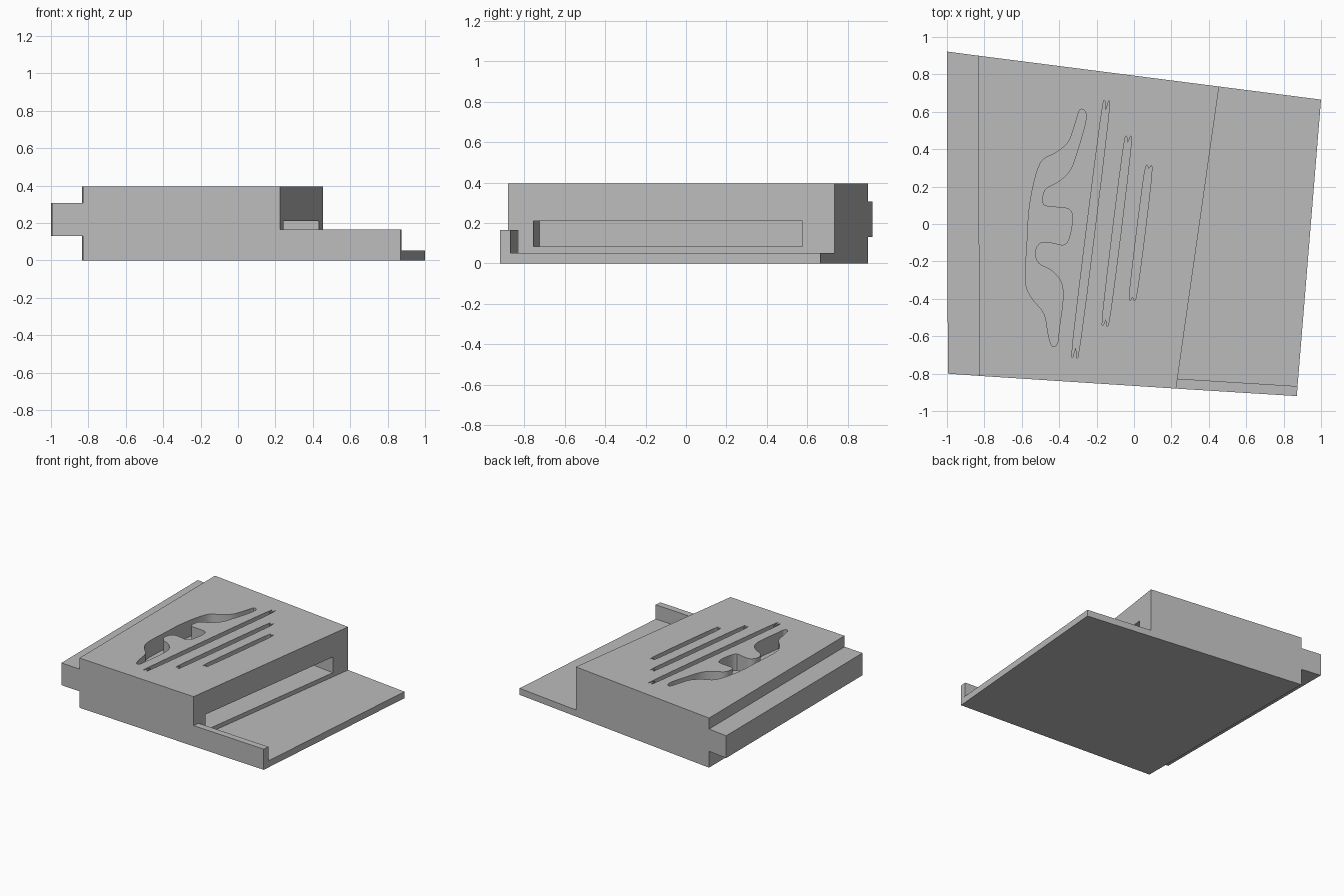
import bpy
import bmesh
from mathutils import Vector

default_cube = bpy.data.objects.get("Cube")
if default_cube:
    bpy.data.objects.remove(default_cube, do_unlink=True)

# Single matte grey
grey = bpy.data.materials.new("plain grey")
grey.use_nodes = True
colour = (0.5, 0.5, 0.5, 1)
grey.diffuse_color = colour
grey.node_tree.nodes["Principled BSDF"].inputs["Base Color"].default_value = colour


def prism(name, outline, bottom, top):
    """Extrude a plan outline from one height to another."""
    bm = bmesh.new()
    face = bm.faces.new([bm.verts.new((p[0], p[1], bottom)) for p in outline])
    extruded = bmesh.ops.extrude_face_region(bm, geom=[face])["geom"]
    raised = [item for item in extruded if isinstance(item, bmesh.types.BMVert)]
    bmesh.ops.translate(bm, verts=raised, vec=(0, 0, top - bottom))
    bmesh.ops.recalc_face_normals(bm, faces=bm.faces[:])
    mesh = bpy.data.meshes.new(name)
    bm.to_mesh(mesh)
    bm.free()
    mesh.materials.append(grey)
    part = bpy.data.objects.new(name, mesh)
    bpy.context.collection.objects.link(part)
    return part


def smooth_loop(points, steps=4):
    """Closed Catmull-Rom curve through the points."""
    pts = [Vector(p) for p in points]
    result = []
    for i in range(len(pts)):
        a, b, c, d = (pts[(i + k - 1) % len(pts)] for k in range(4))
        for s in range(steps):
            t = s / steps
            result.append(0.5 * (2 * b + (c - a) * t
                                 + (2 * a - 5 * b + 4 * c - d) * t ** 2
                                 + (3 * b - a - 3 * c + d) * t ** 3))
    return result


def slit(start, end, half):
    """Narrow outline with rounded ends."""
    start, end = Vector(start), Vector(end)
    along = (end - start).normalized() * half
    side = Vector((-along.y, along.x))
    return smooth_loop([start - along, start + along + side,
                        end - along + side, end + along,
                        end - along - side, start + along - side])


def carve(target, cutter):
    """Subtract a cutter from a part, then discard it."""
    cutter.hide_render = True
    modifier = target.modifiers.new("carve", "BOOLEAN")
    modifier.operation = "DIFFERENCE"
    modifier.solver = "EXACT"
    modifier.object = cutter
    bpy.context.view_layer.objects.active = target
    bpy.ops.object.modifier_apply(modifier=modifier.name)
    bpy.data.objects.remove(cutter, do_unlink=True)


# Plan corners shared by neighbouring parts
left_back, left_front = Vector((-1, 0.922)), Vector((-0.995, -0.8))
wall_back, wall_front = Vector((-0.833, 0.9)), Vector((-0.828, -0.812))
step_back, step_front = Vector((0.455, 0.735)), Vector((0.225, -0.88))
right_back, right_front = Vector((1, 0.665)), Vector((0.87, -0.92))
rail_width = Vector((0.005, 0.053))
height, deck_height, rail_height = 0.395, 0.052, 0.165

# Main block, side tongue, lower deck and front rail
body = prism("main_block", [wall_back, wall_front, step_front, step_back], 0, height)
prism("side_tongue", [left_back, left_front, wall_front, wall_back], 0.13, 0.307)
prism("lower_deck", [step_back, step_front, right_front, right_back], 0, deck_height)
prism("front_rail", [step_front, right_front, right_front + rail_width,
                     step_front + rail_width], deck_height, rail_height)

# Long pocket in the slanted step wall
wall = (step_back - step_front).normalized()
inward = Vector((-wall.y, wall.x))
slot_front = step_front + wall * 0.127
slot_back = step_front + wall * 1.47
pocket = prism("slot_cutter", [slot_front - inward * 0.05, slot_back - inward * 0.05,
                               slot_back + inward * 0.21, slot_front + inward * 0.21],
               0.085, 0.21)
carve(body, pocket)

# Wavy recess in the top, outlined in hundredths
wavy = [(-29, 61), (-31, 55), (-35, 44), (-42, 38), (-49, 34), (-53, 24),
        (-56, 8), (-57, -8), (-58, -30), (-55, -39), (-48, -48), (-46, -58),
        (-44, -65), (-41, -64), (-40, -56), (-38, -40), (-39, -31),
        (-44, -25), (-51, -21), (-53, -15), (-50, -10), (-44, -10),
        (-37, -11), (-34, -5), (-33, 4), (-35, 8), (-42, 9), (-48, 10),
        (-49, 14), (-47, 19), (-40, 23), (-34, 29), (-30, 40), (-26, 54),
        (-26, 60)]
floor = height - 0.13
recess = smooth_loop([Vector(p) / 100 for p in wavy])
carve(body, prism("recess_cutter", recess, floor, height + 0.1))

# Three parallel slits beside the recess
for start, end in [((-0.155, 0.585), (-0.308, -0.64)),
                   ((-0.036, 0.415), (-0.148, -0.49)),
                   ((0.076, 0.275), (-0.004, -0.37))]:
    carve(body, prism("slit_cutter", slit(start, end, 0.02), floor, height + 0.1))

# Soften only the gently curved recess walls
bpy.ops.object.select_all(action="DESELECT")
body.select_set(True)
bpy.context.view_layer.objects.active = body
bpy.ops.object.shade_smooth_by_angle(angle=0.5)
